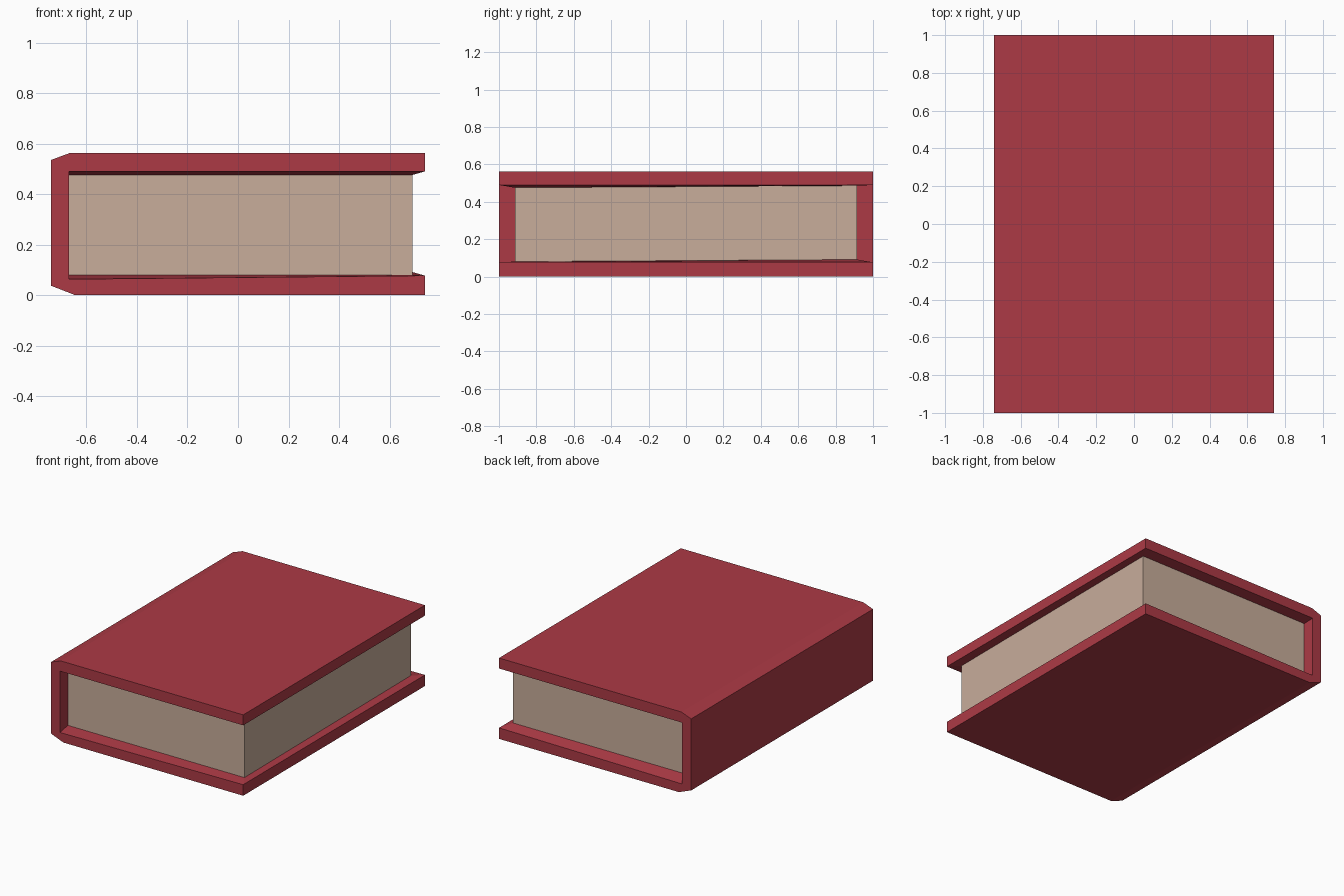
import bpy
import bmesh

cube = bpy.data.objects.get("Cube")
if cube:
    bpy.data.objects.remove(cube, do_unlink=True)


def material(name, color):
    mat = bpy.data.materials.new(name)
    mat.use_nodes = True
    mat.diffuse_color = color
    mat.node_tree.nodes["Principled BSDF"].inputs["Base Color"].default_value = color
    return mat


red = material("cover red", (0.413, 0.042, 0.060, 1))
paper = material("paper beige", (0.578, 0.418, 0.328, 1))


def finish(bm, name, materials):
    bmesh.ops.recalc_face_normals(bm, faces=bm.faces)
    mesh = bpy.data.meshes.new(name)
    bm.to_mesh(mesh)
    bm.free()
    for mat in materials:
        mesh.materials.append(mat)
    obj = bpy.data.objects.new(name, mesh)
    bpy.context.collection.objects.link(obj)
    return obj


# Dimensions shared by the cover and the page block
EDGE, SPINE_IN, PAGE_X, PAGE_Y = 0.74, -0.67, 0.69, 0.915
TOP, RIM_TOP, RIM_LOW, RIM_LOW_SPINE = 0.563, 0.49, 0.077, 0.063

# Cover: C-shaped profile with a chamfered spine, extruded along the book
profile = [(-EDGE, 0.037), (-0.645, 0), (EDGE, 0), (EDGE, RIM_LOW),
           (SPINE_IN, RIM_LOW_SPINE), (SPINE_IN, RIM_TOP), (EDGE, RIM_TOP),
           (EDGE, TOP), (-0.665, TOP), (-EDGE, 0.535)]
bm = bmesh.new()
end = bm.faces.new([bm.verts.new((x, -1, z)) for x, z in profile])
extruded = bmesh.ops.extrude_face_region(bm, geom=[end], use_keep_orig=True)
verts = [v for v in extruded["geom"] if isinstance(v, bmesh.types.BMVert)]
bmesh.ops.translate(bm, verts=verts, vec=(0, 2, 0))
finish(bm, "book_cover", [red])


# Page block: loft of four rings, whose outer bands are the sloped cover lining
def ring(bm, x_max, y_max, height):
    corners = [(SPINE_IN, -y_max), (x_max, -y_max), (x_max, y_max), (SPINE_IN, y_max)]
    return [bm.verts.new((x, y, height(x, y))) for x, y in corners]


bm = bmesh.new()
rings = [
    ring(bm, EDGE, 1, lambda x, y: RIM_LOW if x > 0 else RIM_LOW_SPINE),
    ring(bm, PAGE_X, PAGE_Y, lambda x, y: 0.086 + 0.006 * y),
    ring(bm, PAGE_X, PAGE_Y, lambda x, y: 0.481 + 0.006 * y),
    ring(bm, EDGE, 1, lambda x, y: RIM_TOP),
]
for level in range(3):
    low, high = rings[level], rings[level + 1]
    for i in range(4):
        j = (i + 1) % 4
        face = bm.faces.new([low[i], low[j], high[j], high[i]])
        face.material_index = 1 if level == 1 else 0
finish(bm, "pages_and_lining", [red, paper])
